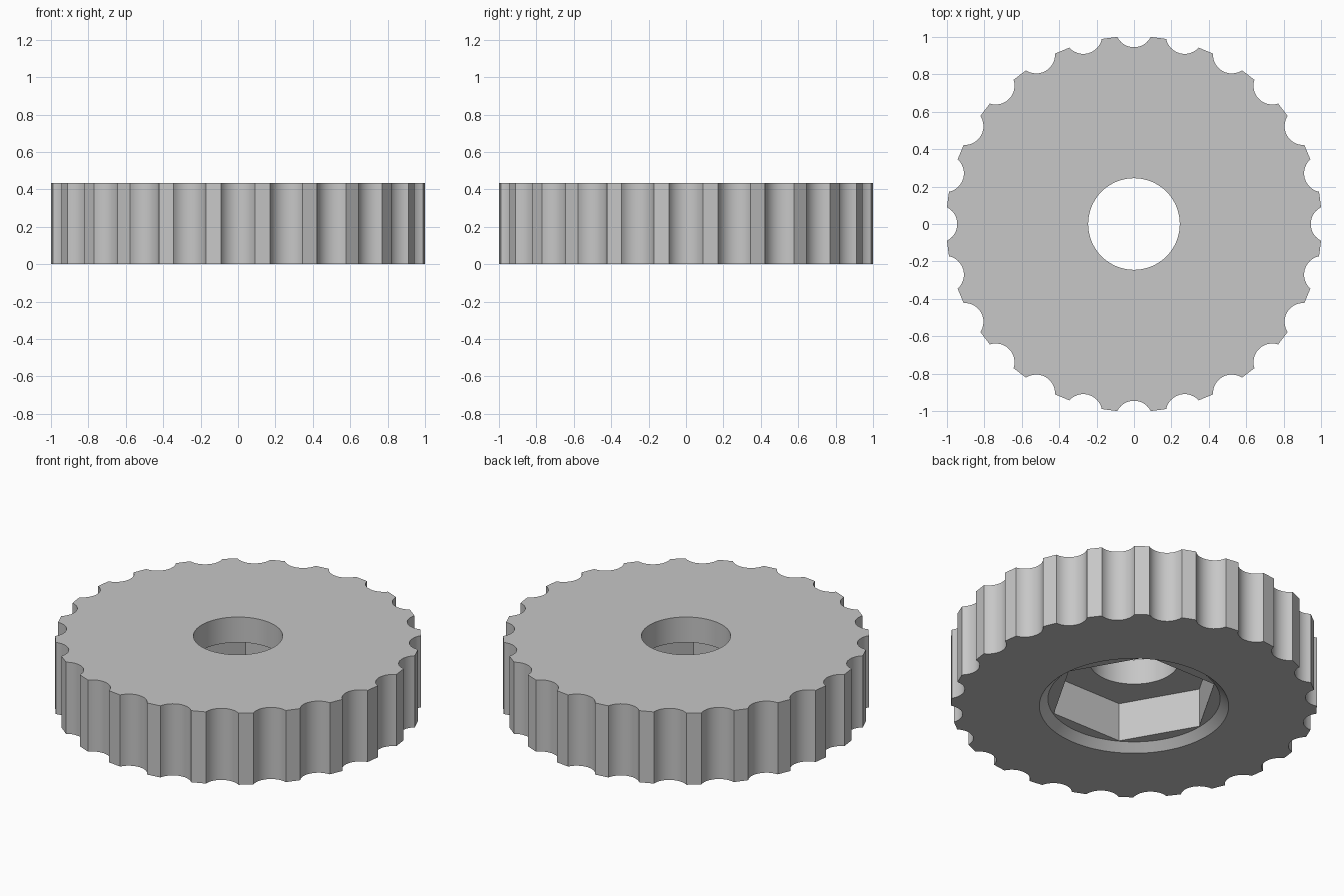
import bpy
import bmesh
from math import sin, cos, pi, radians, asin

cube = bpy.data.objects.get("Cube")
if cube:
    bpy.data.objects.remove(cube, do_unlink=True)

HEIGHT = 0.434
POCKET_TOP = 0.28      # roof of the hexagonal pocket
LEDGE = 0.045          # depth of the chamfered mouth
NOTCHES = 24
NOTCH_STEPS = 12
NOTCH_RADIUS = 0.101
NOTCH_CENTRE = 1.046   # distance of each notch centre from the axis


def circle(radius, sides):
    return [(radius * cos(2 * pi * i / sides), radius * sin(2 * pi * i / sides))
            for i in range(sides)]


def scalloped_outline():
    """Round outline with evenly spaced concave grip notches."""
    half = asin(0.09 / NOTCH_RADIUS)
    points = []
    for n in range(NOTCHES):
        a = 2 * pi * n / NOTCHES
        for s in range(NOTCH_STEPS + 1):
            t = half * (2 * s / NOTCH_STEPS - 1)
            u = NOTCH_CENTRE - NOTCH_RADIUS * cos(t)
            v = NOTCH_RADIUS * sin(t)
            points.append((u * cos(a) - v * sin(a), u * sin(a) + v * cos(a)))
    return points


bm = bmesh.new()


def ring(points, z):
    verts = [bm.verts.new((x, y, z)) for x, y in points]
    for i, v in enumerate(verts):
        bm.edges.new((verts[i - 1], v))
    return verts


def wall(a, b):
    for i in range(len(a)):
        bm.faces.new((a[i - 1], a[i], b[i], b[i - 1]))


def flat_between(outer, inner):
    edges = [bm.edges.get((r[i - 1], r[i])) for r in (outer, inner) for i in range(len(r))]
    bmesh.ops.triangle_fill(bm, use_beauty=True, use_dissolve=False, edges=edges)


# Rings of the closed section, from the outer rim round to the bottom mouth
outline = scalloped_outline()
bore = circle(0.245, 64)
hexagon = circle(0.468, 6)
rim_bottom, rim_top = ring(outline, 0), ring(outline, HEIGHT)
bore_top, bore_bottom = ring(bore, HEIGHT), ring(bore, POCKET_TOP)
hex_top, hex_bottom = ring(hexagon, POCKET_TOP), ring(hexagon, LEDGE)
mouth_top = ring(circle(0.473, 96), LEDGE)
mouth_bottom = ring(circle(0.52, 96), 0)

# Grip, bore, hexagonal pocket and chamfer walls
wall(rim_bottom, rim_top)
wall(bore_top, bore_bottom)
wall(hex_top, hex_bottom)
wall(mouth_top, mouth_bottom)

# Flat faces joining the walls
flat_between(rim_top, bore_top)
flat_between(hex_top, bore_bottom)
flat_between(mouth_top, hex_bottom)
flat_between(rim_bottom, mouth_bottom)

bmesh.ops.recalc_face_normals(bm, faces=bm.faces[:])
mesh = bpy.data.meshes.new("grip_wheel")
bm.to_mesh(mesh)
bm.free()

# Single grey material
grey = bpy.data.materials.new("grey")
grey.use_nodes = True
colour = (0.57, 0.57, 0.57, 1)
grey.diffuse_color = colour
grey.node_tree.nodes["Principled BSDF"].inputs["Base Color"].default_value = colour
mesh.materials.append(grey)

wheel = bpy.data.objects.new("grip_wheel", mesh)
bpy.context.collection.objects.link(wheel)
bpy.ops.object.select_all(action="DESELECT")
wheel.select_set(True)
bpy.context.view_layer.objects.active = wheel
bpy.ops.object.shade_smooth_by_angle(angle=radians(25))
